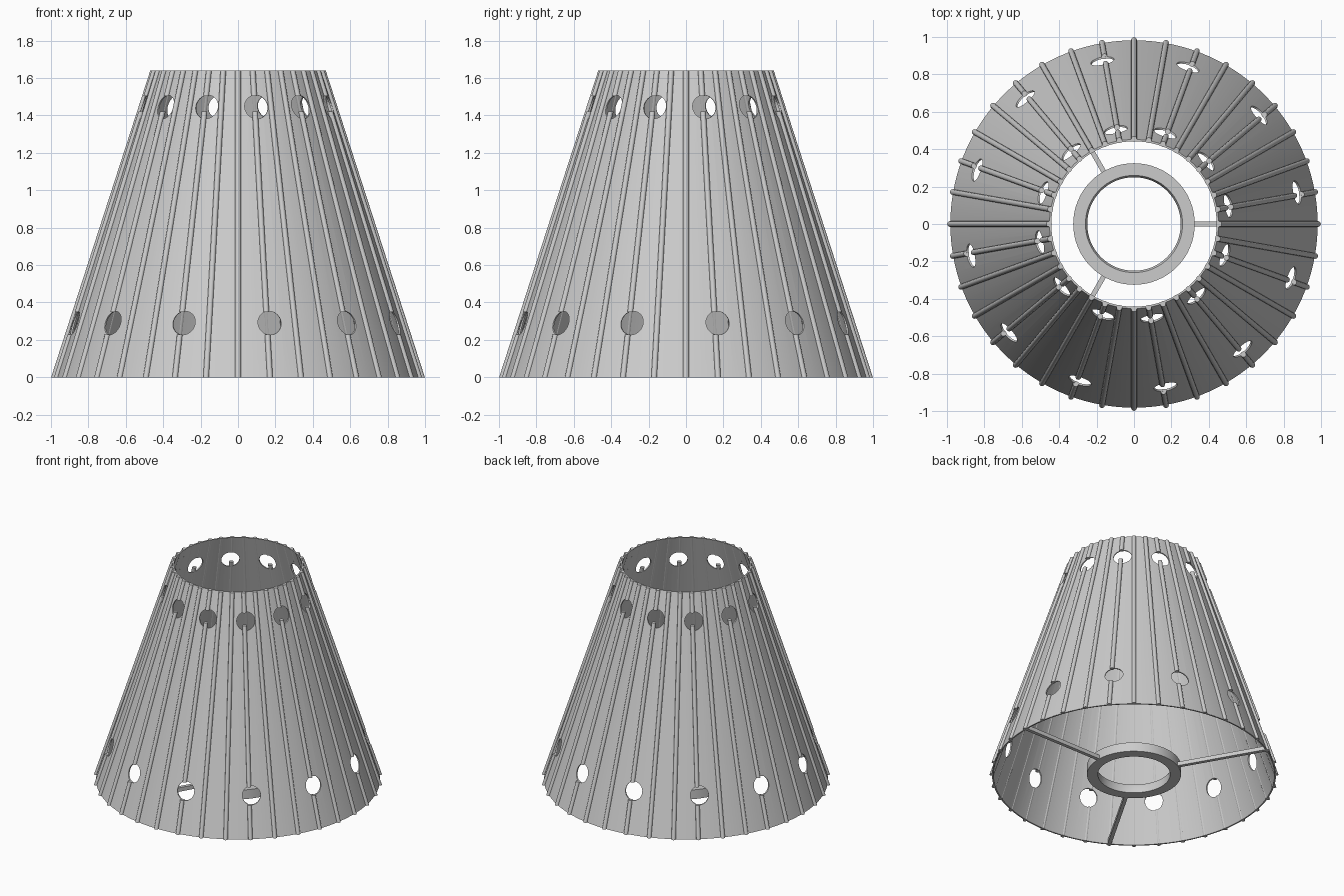
import bpy, bmesh, math
from mathutils import Matrix, Vector

cube = bpy.data.objects.get("Cube")
if cube:
    bpy.data.objects.remove(cube, do_unlink=True)

HEIGHT = 1.64
WALL = 0.01
HOLE_RADIUS = 0.063
HOLE_LEVELS = (0.29, 1.445)

grey = bpy.data.materials.new("soft_grey")
grey.use_nodes = True
colour = (0.6, 0.6, 0.6, 1)
grey.diffuse_color = colour
grey.node_tree.nodes["Principled BSDF"].inputs["Base Color"].default_value = colour


def shade_radius(z):
    """Outer radius of the cone at height z."""
    return 0.982 + (0.452 - 0.982) * z / HEIGHT


def make_object(name, bm):
    bmesh.ops.recalc_face_normals(bm, faces=bm.faces)
    mesh = bpy.data.meshes.new(name)
    bm.to_mesh(mesh)
    bm.free()
    mesh.materials.append(grey)
    obj = bpy.data.objects.new(name, mesh)
    bpy.context.collection.objects.link(obj)
    return obj


def smooth(obj):
    bpy.ops.object.select_all(action='DESELECT')
    obj.select_set(True)
    bpy.context.view_layer.objects.active = obj
    bpy.ops.object.shade_smooth_by_angle(angle=math.radians(35))


def lathe(name, profile, steps):
    """Revolve a closed (radius, z) profile around the z axis."""
    bm = bmesh.new()
    rings = []
    for i in range(steps):
        a = math.tau * i / steps
        rings.append([bm.verts.new((r * math.cos(a), r * math.sin(a), z))
                      for r, z in profile])
    n = len(profile)
    for i, ring in enumerate(rings):
        after = rings[(i + 1) % steps]
        for j in range(n):
            k = (j + 1) % n
            bm.faces.new((ring[j], after[j], after[k], ring[k]))
    return make_object(name, bm)


def add_rib(bm, angle, z0, z1, radius=0.015, sides=12):
    """Slanted rod on the cone with level ends."""
    ends = []
    for z in (z0, z1):
        r = shade_radius(z) + 0.002
        centre = Vector((r * math.cos(angle), r * math.sin(angle), z))
        ends.append([bm.verts.new(centre + Vector((
            radius * math.cos(math.tau * i / sides),
            radius * math.sin(math.tau * i / sides), 0))) for i in range(sides)])
    for i in range(sides):
        j = (i + 1) % sides
        bm.faces.new((ends[0][i], ends[0][j], ends[1][j], ends[1][i]))
    bm.faces.new(ends[0])
    bm.faces.new(ends[1])


# Conical shade wall
bottom, top = shade_radius(0), shade_radius(HEIGHT)
shade = lathe("shade_wall", [(bottom, 0), (top, HEIGHT),
                             (top - WALL, HEIGHT), (bottom - WALL, 0)], 120)

# Two rows of round holes
bm = bmesh.new()
for z in HOLE_LEVELS:
    for k in range(12):
        turn = Matrix.Rotation(math.radians(11 + 30 * k), 4, 'Z')
        place = turn @ Matrix.Translation((shade_radius(z), 0, z))
        bmesh.ops.create_cone(bm, cap_ends=True, segments=32, radius1=HOLE_RADIUS,
                              radius2=HOLE_RADIUS, depth=0.2,
                              matrix=place @ Matrix.Rotation(math.pi / 2, 4, 'Y'))
cutter = make_object("hole_cutter", bm)
cutter.hide_render = True
cut = shade.modifiers.new("holes", 'BOOLEAN')
cut.operation = 'DIFFERENCE'
cut.solver = 'EXACT'
cut.object = cutter
bpy.context.view_layer.objects.active = shade
bpy.ops.object.modifier_apply(modifier=cut.name)
bpy.data.objects.remove(cutter, do_unlink=True)
smooth(shade)

# Ribs every ten degrees, every third one interrupted by the holes
low, high = HOLE_LEVELS
bm = bmesh.new()
for k in range(36):
    angle = math.radians(10 * k)
    if k % 3 == 1:
        spans = [(0, low - 0.06), (low + 0.06, high - 0.025), (high + 0.06, HEIGHT)]
    else:
        spans = [(0, HEIGHT)]
    for z0, z1 in spans:
        add_rib(bm, angle, z0, z1)
smooth(make_object("shade_ribs", bm))

# Lamp holder ring
smooth(lathe("holder_ring", [(0.325, 0), (0.325, 0.07), (0.26, 0.07), (0.25, 0.05),
                             (0.25, 0)], 64))

# Three spokes joining the ring to the shade
bm = bmesh.new()
inner, outer = 0.3, bottom - WALL / 2
for k in range(3):
    turn = Matrix.Rotation(math.tau * k / 3, 4, 'Z')
    place = turn @ Matrix.Translation(((inner + outer) / 2, 0, 0.016))
    bmesh.ops.create_cube(bm, size=1, matrix=place @ Matrix.Diagonal(
        (outer - inner, 0.026, 0.03, 1)))
make_object("holder_spokes", bm)
